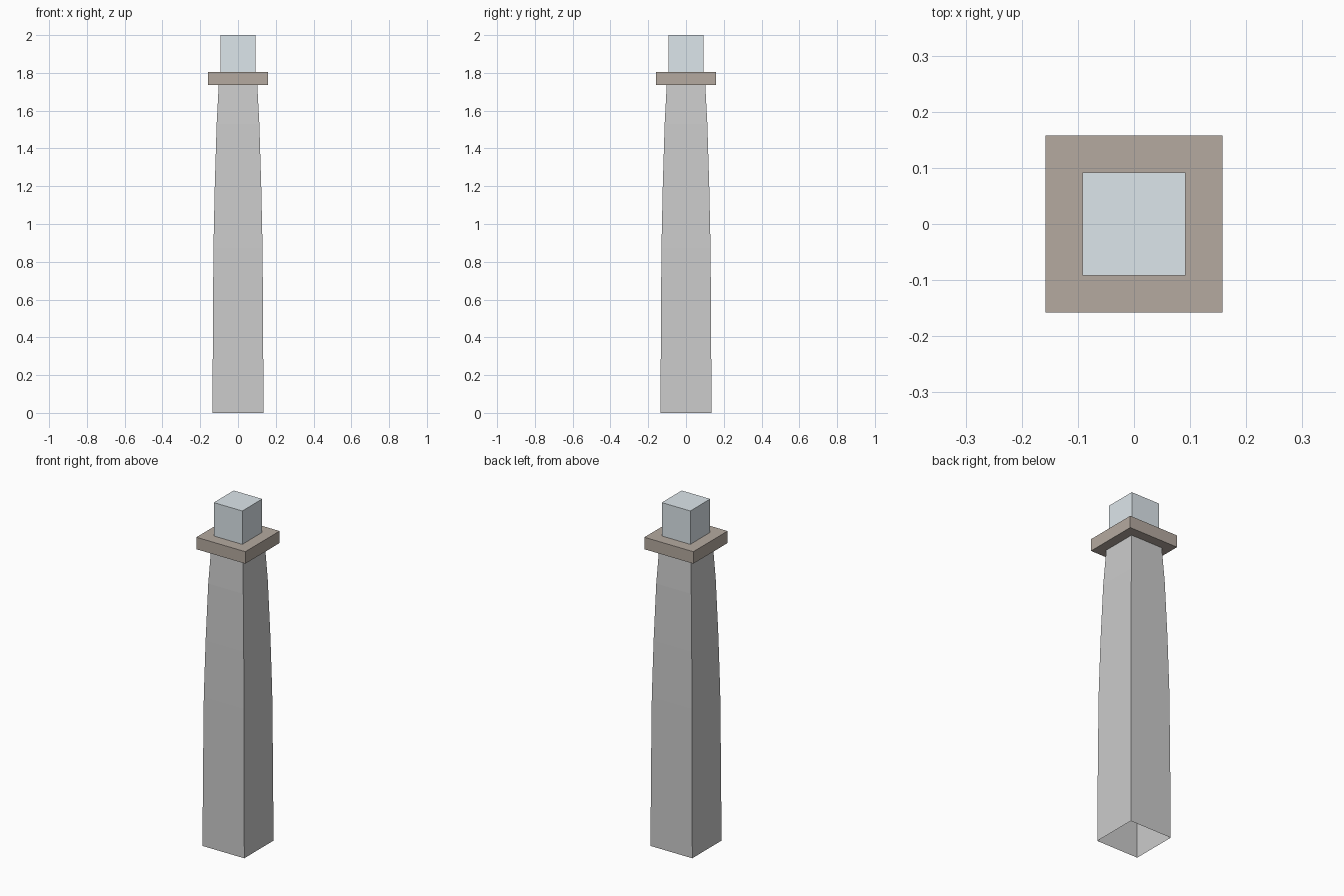
import bpy
import bmesh

if "Cube" in bpy.data.objects:
    bpy.data.objects.remove(bpy.data.objects["Cube"])


def paint(obj, name, rgb):
    mat = bpy.data.materials.new(name)
    mat.diffuse_color = (*rgb, 1.0)
    mat.use_nodes = True
    mat.node_tree.nodes["Principled BSDF"].inputs["Base Color"].default_value = mat.diffuse_color
    obj.data.materials.append(mat)


def square_loft(name, profile, capped):
    """Stack square rings given as (half width, height) and skin them."""
    bm = bmesh.new()
    corners = ((-1, -1), (1, -1), (1, 1), (-1, 1))
    rings = [[bm.verts.new((x * h, y * h, z)) for x, y in corners] for h, z in profile]
    for low, high in zip(rings, rings[1:]):
        for i in range(4):
            j = (i + 1) % 4
            bm.faces.new((low[i], low[j], high[j], high[i]))
    if capped:
        bm.faces.new(rings[0][::-1])
        bm.faces.new(rings[-1])
    mesh = bpy.data.meshes.new(name)
    bm.to_mesh(mesh)
    bm.free()
    obj = bpy.data.objects.new(name, mesh)
    bpy.context.collection.objects.link(obj)
    return obj


# Tapering shaft, a hollow shell open at the bottom
square_loft("tower_shaft", [(0.135, 0), (0.133, 0.43), (0.130, 0.87),
                            (0.123, 1.2), (0.113, 1.53), (0.102, 1.735)], False)

# Overhanging gallery slab
gallery = square_loft("gallery", [(0.158, 1.735), (0.158, 1.805)], True)
paint(gallery, "gallery_brown", (0.46, 0.40, 0.35))

# Lantern room on top
lantern = square_loft("lantern_room", [(0.092, 1.805), (0.092, 2.0)], True)
paint(lantern, "lantern_glass", (0.72, 0.79, 0.83))
